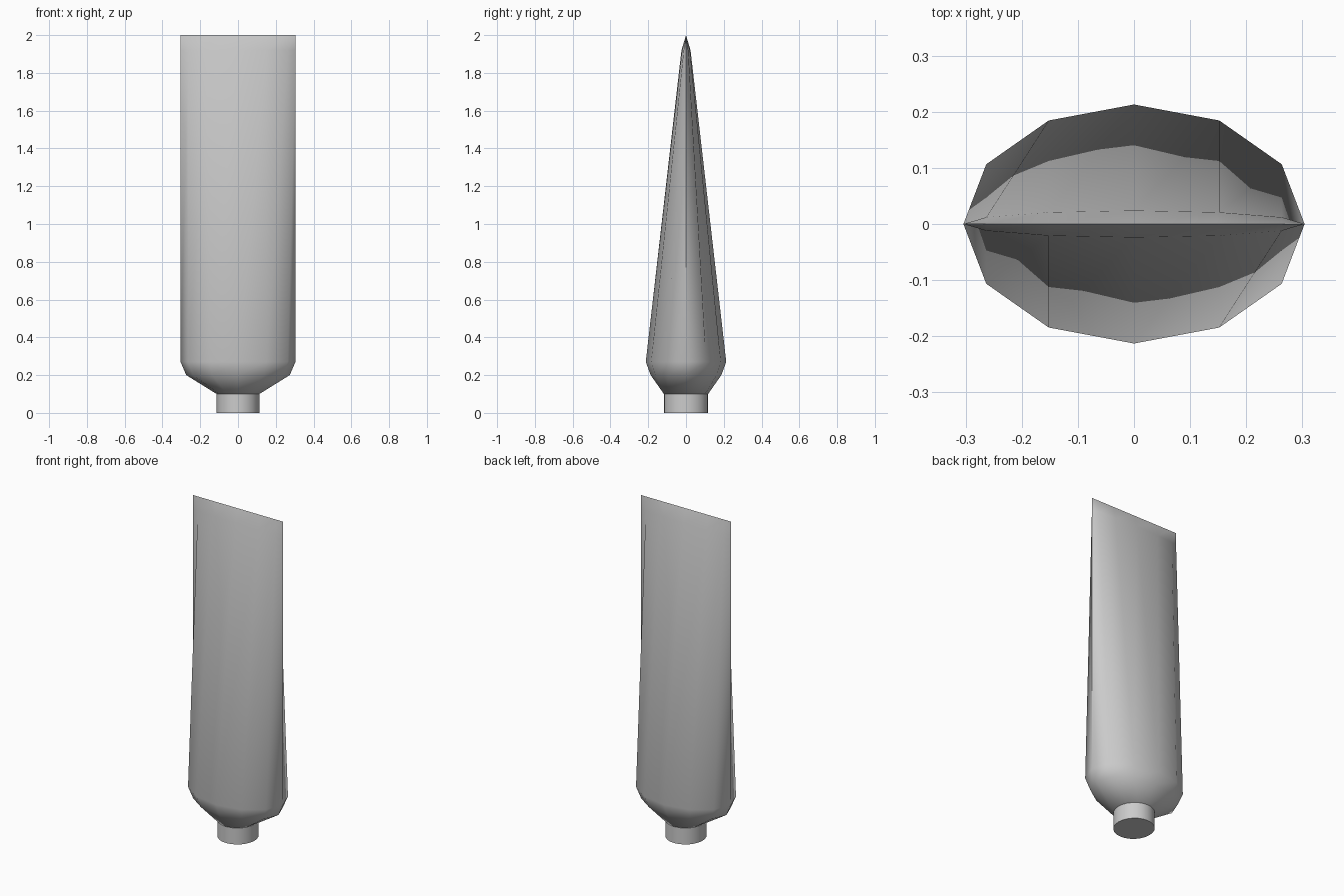
import bpy
import bmesh
from math import cos, sin, tau

cube = bpy.data.objects.get("Cube")
if cube:
    bpy.data.objects.remove(cube, do_unlink=True)


def make_material(name, colour):
    mat = bpy.data.materials.new(name)
    mat.use_nodes = True
    mat.diffuse_color = colour
    mat.node_tree.nodes["Principled BSDF"].inputs["Base Color"].default_value = colour
    return mat


def loft(name, sections, sides, mat, sharp_angle):
    """Skin elliptical sections given as (z, x radius, y radius)."""
    bm = bmesh.new()
    rings = []
    for z, rx, ry in sections:
        angles = [tau * i / sides for i in range(sides)]
        rings.append([bm.verts.new((rx * cos(a), ry * sin(a), z)) for a in angles])
    for low, high in zip(rings, rings[1:]):
        for i in range(sides):
            j = (i + 1) % sides
            bm.faces.new((low[i], low[j], high[j], high[i]))
    bm.faces.new(reversed(rings[0]))
    if sections[-1][2] > 0:
        bm.faces.new(rings[-1])
    # A section with no depth closes into a crimped seam
    bmesh.ops.remove_doubles(bm, verts=bm.verts, dist=0.0001)
    mesh = bpy.data.meshes.new(name)
    bm.to_mesh(mesh)
    bm.free()
    mesh.materials.append(mat)
    obj = bpy.data.objects.new(name, mesh)
    bpy.context.collection.objects.link(obj)
    bpy.ops.object.select_all(action="DESELECT")
    obj.select_set(True)
    bpy.context.view_layer.objects.active = obj
    bpy.ops.object.shade_smooth_by_angle(angle=sharp_angle)
    return obj


grey = make_material("light grey", (0.6, 0.6, 0.6, 1))

# Squeezable body: shoulder, long taper and flat crimped end
body_sections = [
    (0.10, 0.113, 0.117),
    (0.20, 0.274, 0.187),
    (0.27, 0.304, 0.213),
    (1.92, 0.304, 0.024),
    (2.00, 0.304, 0.0),
]
loft("tube_body", body_sections, 12, grey, 1.05)

# Round screw cap that the tube stands on
loft("cap", [(0.0, 0.113, 0.117), (0.10, 0.113, 0.117)], 24, grey, 0.6)
